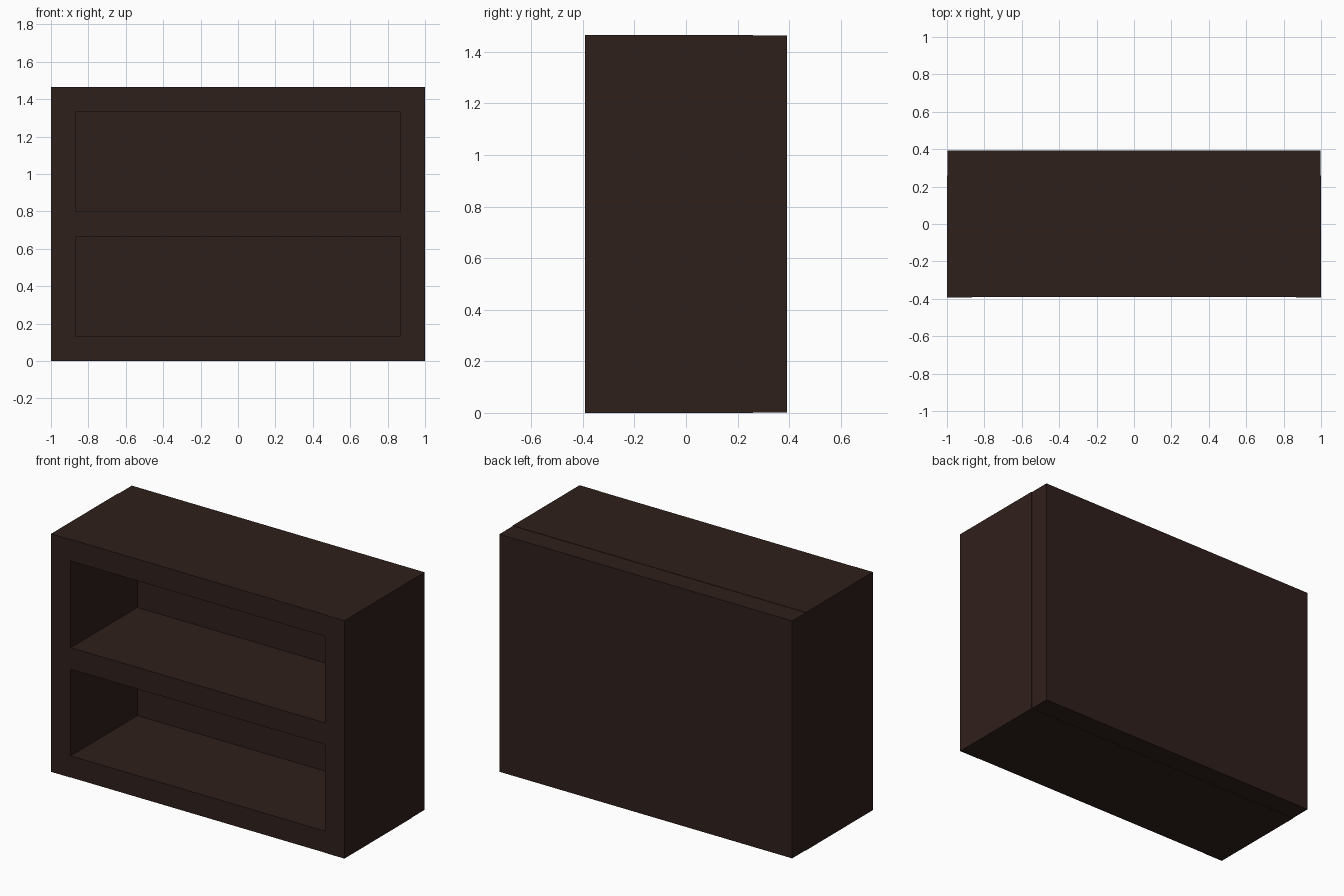
import bpy

if "Cube" in bpy.data.objects:
    bpy.data.objects.remove(bpy.data.objects["Cube"])

wood = bpy.data.materials.new("dark_wood")
wood.diffuse_color = (0.028, 0.014, 0.011, 1)
wood.use_nodes = True
wood.node_tree.nodes["Principled BSDF"].inputs["Base Color"].default_value = wood.diffuse_color


def box(name, x, y, z):
    """Axis-aligned box from (min, max) ranges."""
    bpy.ops.mesh.primitive_cube_add(size=1, location=[(a + b) / 2 for a, b in (x, y, z)])
    ob = bpy.context.object
    ob.name = name
    ob.scale = [b - a for a, b in (x, y, z)]
    bpy.ops.object.transform_apply(location=False, rotation=False, scale=True)
    ob.data.materials.append(wood)
    return ob


T = 0.133               # board thickness
W, D, H = 1.0, 0.392, 1.466
BACK = D - T            # front face of the back panel

# Upright sides, standing slightly proud of the shelves
for name, s in (("left_side", -1), ("right_side", 1)):
    box(name, sorted((s * W, s * (W - T))), (-D, BACK), (0, H))

# Bottom, middle and top boards
mid = (H - T) / 2
for name, z in (("bottom_board", 0), ("middle_shelf", mid), ("top_board", H - T)):
    box(name, (-W + T, W - T), (-D + 0.002, BACK), (z, z + T))

# Full back panel, very slightly inset
box("back_panel", (-W + 0.002, W - 0.002), (BACK, D), (0.001, H - 0.002))
